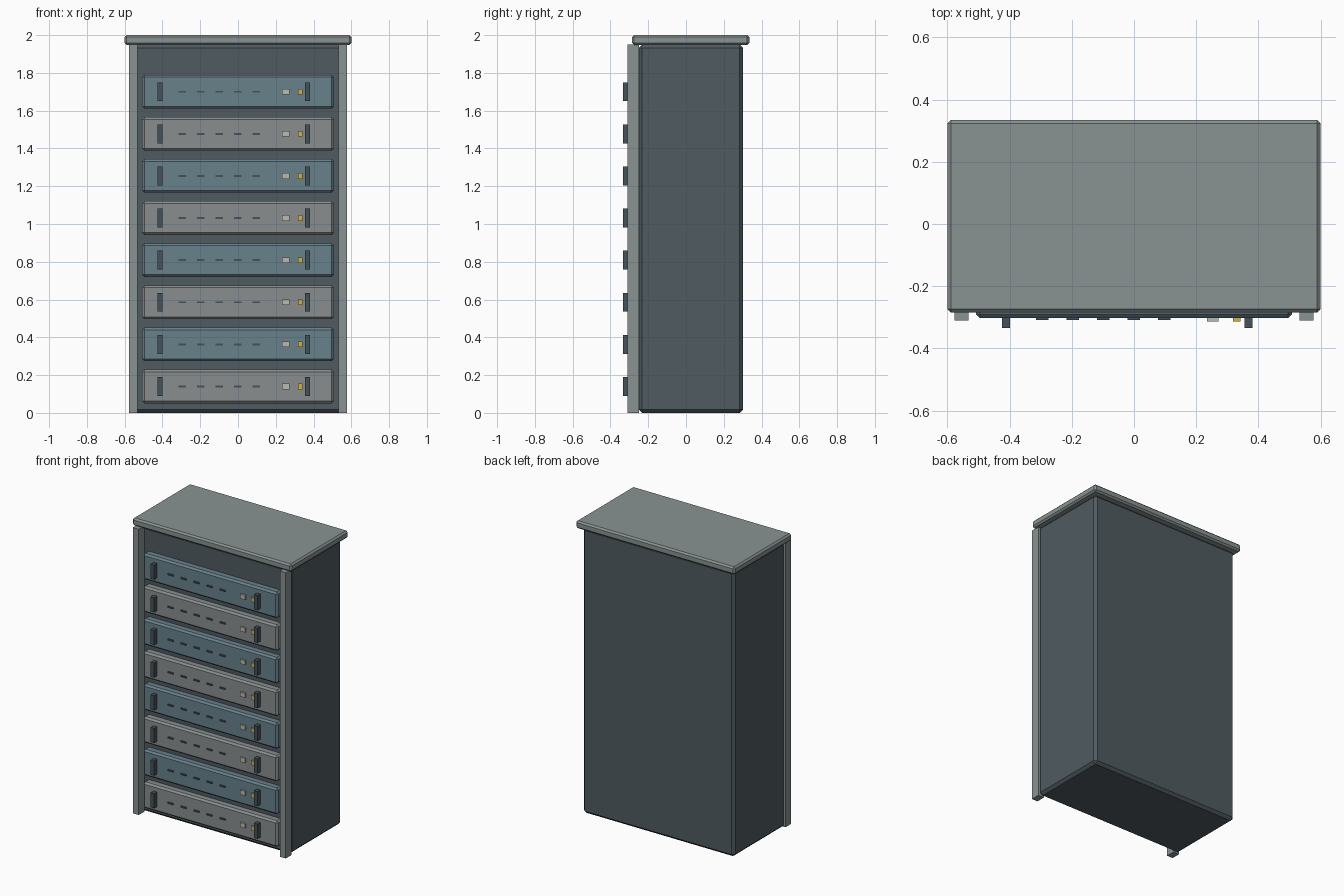
import bpy, bmesh

if "Cube" in bpy.data.objects:
    bpy.data.objects.remove(bpy.data.objects["Cube"])


def material(name, rgb):
    m = bpy.data.materials.new(name)
    m.diffuse_color = (*rgb, 1)
    m.use_nodes = True
    m.node_tree.nodes["Principled BSDF"].inputs["Base Color"].default_value = m.diffuse_color
    return m


DARK = material("dark_steel", (0.08, 0.105, 0.12))
TRIM = material("trim_grey", (0.25, 0.29, 0.29))
BLUE = material("panel_blue", (0.14, 0.22, 0.26))
GREY = material("panel_grey", (0.25, 0.27, 0.275))
BLACK = material("handle_dark", (0.06, 0.085, 0.1))
PALE = material("indicator_pale", (0.5, 0.5, 0.43))
AMBER = material("indicator_amber", (0.65, 0.45, 0.045))


def box(name, x, y, z, mat, bevel=0):
    """Box from (min, max) ranges on each axis, with optional chamfered edges."""
    bm = bmesh.new()
    bmesh.ops.create_cube(bm, size=1)
    for v in bm.verts:
        v.co = [(a + b) / 2 + c * (b - a) for (a, b), c in zip((x, y, z), v.co)]
    if bevel:
        bmesh.ops.bevel(bm, geom=bm.edges[:], offset=bevel, segments=1,
                        affect='EDGES', profile=0.5)
    mesh = bpy.data.meshes.new(name)
    bm.to_mesh(mesh)
    bm.free()
    mesh.materials.append(mat)
    ob = bpy.data.objects.new(name, mesh)
    bpy.context.collection.objects.link(ob)
    return ob


def span(centre, size):
    return (centre - size / 2, centre + size / 2)


# Cabinet body, overhanging top and front corner posts
box("cabinet_body", (-0.572, 0.572), (-0.25, 0.302), (0, 1.95), DARK, 0.018)
box("top_cap", (-0.6, 0.6), (-0.285, 0.335), (1.948, 2.0), TRIM, 0.011)
for side, s in (("left", -1), ("right", 1)):
    box(f"{side}_front_post", span(s * 0.555, 0.045), (-0.31, -0.248), (0, 1.95), TRIM)

# Eight stacked rack units
for i in range(8):
    z = 0.14 + i * 0.2229
    n = i + 1
    box(f"rack_unit_{n}", (-0.508, 0.508), (-0.302, -0.24), span(z, 0.178),
        BLUE if i % 2 else GREY, 0.012)
    # Handles
    for side, x in (("left", -0.412), ("right", 0.368)):
        box(f"{side}_handle_{n}", span(x, 0.026), (-0.334, -0.298), span(z, 0.1), BLACK)
    # Vent slots
    for k in range(5):
        box(f"vent_slot_{n}_{k + 1}", span(-0.295 + k * 0.098, 0.04),
            (-0.309, -0.298), span(z, 0.01), BLACK)
    # Indicators
    box(f"pale_indicator_{n}", span(0.253, 0.038), (-0.314, -0.298), span(z, 0.03), PALE)
    box(f"amber_indicator_{n}", span(0.33, 0.024), (-0.314, -0.298), span(z, 0.03), AMBER)
